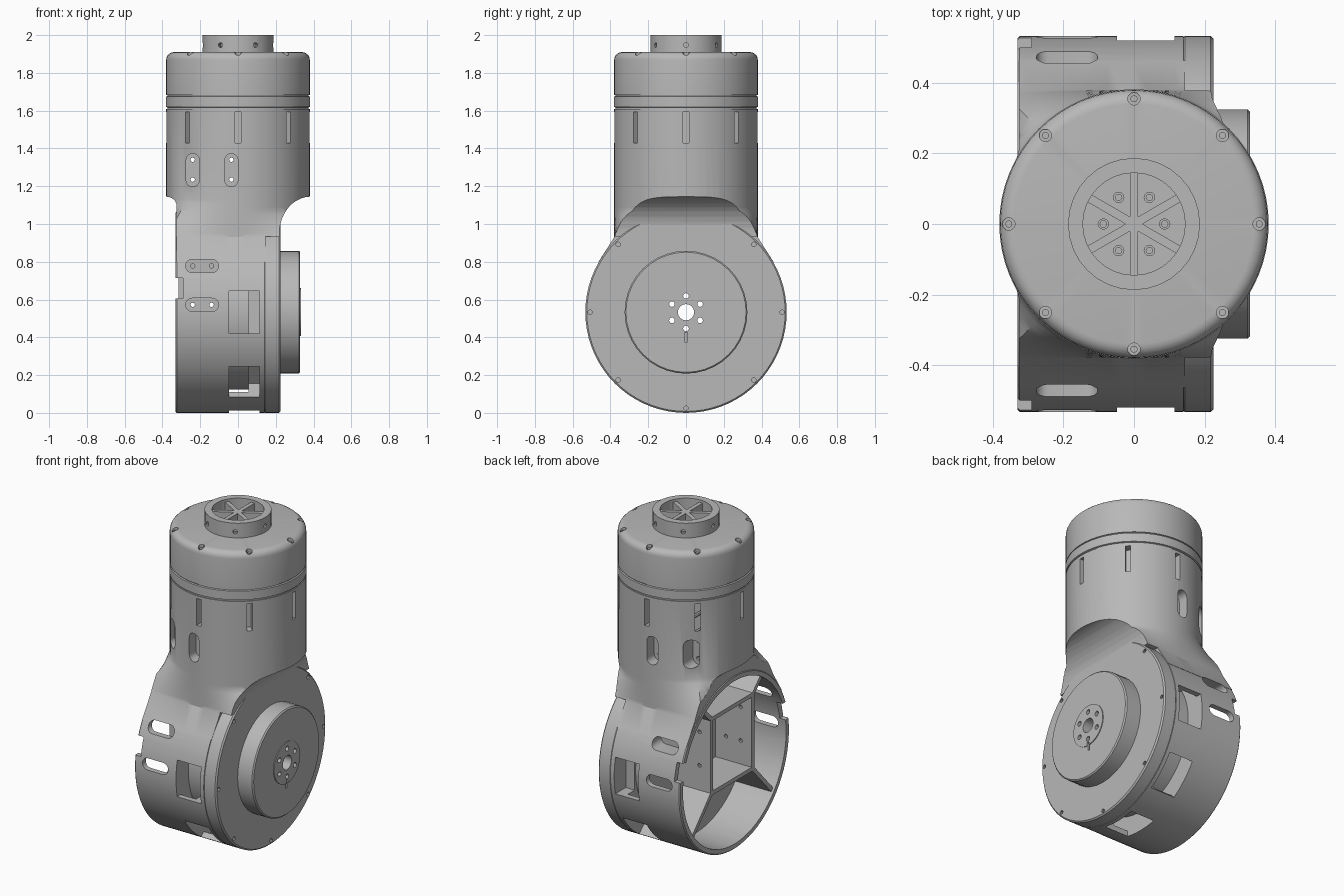
import bpy, bmesh
from math import pi, cos, sin, sqrt, radians, hypot, atan2
from mathutils import Matrix, Vector

if "Cube" in bpy.data.objects:
    bpy.data.objects.remove(bpy.data.objects["Cube"], do_unlink=True)

grey = bpy.data.materials.new("machined grey")
grey.use_nodes = True
COLOR = (0.48, 0.48, 0.48, 1)
grey.diffuse_color = COLOR
grey.node_tree.nodes["Principled BSDF"].inputs["Base Color"].default_value = COLOR

T = Matrix.Translation
ALONG_X = Matrix.Rotation(pi / 2, 4, 'Y')
ALONG_Y = Matrix.Rotation(pi / 2, 4, 'X')
R, AXIS = 0.533, 0.533          # drum radius and axle height
COL = 0.38                      # column radius
AXLE = T((0, 0, AXIS)) @ ALONG_X


def finish(name, bm, matrix=Matrix()):
    bmesh.ops.transform(bm, matrix=matrix, verts=bm.verts)
    bmesh.ops.recalc_face_normals(bm, faces=bm.faces)
    mesh = bpy.data.meshes.new(name)
    bm.to_mesh(mesh)
    bm.free()
    mesh.materials.append(grey)
    ob = bpy.data.objects.new(name, mesh)
    bpy.context.collection.objects.link(ob)
    return ob


def lathe(name, profile, steps=64, matrix=Matrix()):
    bm = bmesh.new()
    vs = [bm.verts.new((r, 0, h)) for r, h in profile]
    es = [bm.edges.new(p) for p in zip(vs, vs[1:])]
    bmesh.ops.spin(bm, geom=vs + es, cent=(0, 0, 0), axis=(0, 0, 1), angle=2 * pi, steps=steps)
    bmesh.ops.remove_doubles(bm, verts=bm.verts, dist=1e-5)
    return finish(name, bm, matrix)


def prism(name, pts, depth, matrix):
    bm = bmesh.new()
    face = bm.faces.new([bm.verts.new((x, y, -depth / 2)) for x, y in pts])
    ext = bmesh.ops.extrude_face_region(bm, geom=[face])["geom"]
    bmesh.ops.translate(bm, vec=(0, 0, depth), verts=[v for v in ext if isinstance(v, bmesh.types.BMVert)])
    return finish(name, bm, matrix)


def circle(r, n=16):
    return [(r * cos(2 * pi * i / n), r * sin(2 * pi * i / n)) for i in range(n)]


def rect(w, h):
    return [(-w / 2, -h / 2), (w / 2, -h / 2), (w / 2, h / 2), (-w / 2, h / 2)]


def stadium(length, width):
    d, r = (length - width) / 2, width / 2
    arc = [(r * cos(pi * i / 8 - pi / 2), r * sin(pi * i / 8 - pi / 2)) for i in range(9)]
    return [(d + x, y) for x, y in arc] + [(-d - x, -y) for x, y in arc]


def boolean(ob, tools, op='DIFFERENCE', keep=False):
    for tool in tools:
        mod = ob.modifiers.new("cut", 'BOOLEAN')
        mod.object, mod.operation, mod.solver = tool, op, 'EXACT'
        bpy.context.view_layer.update()
        mesh = bpy.data.meshes.new_from_object(ob.evaluated_get(bpy.context.evaluated_depsgraph_get()))
        ob.modifiers.clear()
        ob.data = mesh
        if not keep:
            bpy.data.objects.remove(tool, do_unlink=True)


# Neck: square foot blending into the round column, undercut on both ends
def fillet(z0, z1, near, far):
    return [(far - (far - near) * cos(i * pi / 20), z0 + (z1 - z0) * sin(i * pi / 20)) for i in range(11)]


def neck():
    bm = bmesh.new()
    n, rows = 64, []
    for z in [0.8] + [0.93 + 0.02 * i for i in range(11)] + [1.61]:
        half = COL + 0.64 * max(0, 0.93 - z)
        row = []
        for i in range(n):
            c, s = cos(2 * pi * i / n), sin(2 * pi * i / n)
            m = max(abs(c), abs(s))
            t = 1 - min(max((z - 0.93) / (0.14 if c > 0 else 0.2), 0), 1)
            box = Vector((COL * c / m, half * s / m, z))
            row.append(bm.verts.new(Vector((COL * c, COL * s, z)).lerp(box, t)))
        rows.append(row)
    for a, b in zip(rows, rows[1:]):
        for i in range(n):
            j = (i + 1) % n
            bm.faces.new((a[i], a[j], b[j], b[i]))
    bm.faces.new(rows[0])
    bm.faces.new(rows[-1])
    bmesh.ops.triangulate(bm, faces=bm.faces[:])
    ob = finish("neck", bm)
    right = [(0.145, 0.7), (0.145, 0.935), (0.219, 0.935)] + fillet(0.95, 1.145, 0.219, 0.385) \
        + [(0.6, 1.145), (0.6, 0.7)]
    left = [(-0.326, 0.7)] + fillet(1.1, 1.145, -0.326, -0.385) + [(-0.6, 1.145), (-0.6, 0.7)]
    boolean(ob, [prism("undercut", pts, 2, ALONG_Y) for pts in (right, left)])
    return ob


# Housing: drum joined to the neck and column
housing = lathe("housing", [(0, -0.33), (R - 0.006, -0.33), (R, -0.324), (R, 0.14), (0, 0.14)], 72, AXLE)
boolean(housing, [neck()], 'UNION')

# Hollow drum, open on one side, with a closed ring chamber behind the web
cuts = [prism("cavity", circle(0.5, 72), 0.3, T((-0.22, 0, AXIS)) @ ALONG_X),
        lathe("chamber", [(0.41, -0.05), (0.5, -0.05), (0.5, 0.055), (0.41, 0.055), (0.41, -0.05)], 72, AXLE)]
# Square windows around the lower half of the drum
for i in range(5):
    cuts.append(prism("window", rect(0.163, 0.225), 0.15,
                      T((0, 0, AXIS)) @ Matrix.Rotation(i * pi / 4, 4, 'X') @ T((0.0335, -0.495, 0)) @ ALONG_Y))
# Rounded slots and rim notches on both sides
for side in (-1, 1):
    for z in (0.572, 0.778):
        cuts.append(prism("drum_slot", stadium(0.175, 0.07), 0.22, T((-0.19, side * 0.5, z)) @ ALONG_Y))
    for x in (-0.24, -0.035):
        y = side * sqrt(COL * COL - x * x)
        cuts.append(prism("column_slot", stadium(0.175, 0.07), 0.14,
                          T((x, y, 1.285)) @ ALONG_Y @ Matrix.Rotation(pi / 2, 4, 'Z')))
    cuts.append(prism("rim_notch", rect(0.1, 0.11), 0.2, T((-0.34, side * 0.53, 0.66)) @ ALONG_Y))
# Narrow vent slits around the column
for i in range(8):
    cuts.append(prism("vent", rect(0.1, 0.03), 0.165, Matrix.Rotation(i * pi / 4, 4, 'Z') @ T((COL, 0, 1.51))))
for x in (-0.24, -0.035):
    for z in (1.235, 1.34):
        cuts.append(prism("column_pin_hole", circle(0.012, 8), 1, T((x, 0, z)) @ ALONG_Y))
boolean(housing, cuts)

# Mounting box and ribs inside the drum
LOW, HIGH, HALF = 0.415, 0.87, 0.2


def wall(name, p, q):
    mid, ang = [(a + b) / 2 for a, b in zip(p, q)], atan2(q[1] - p[1], q[0] - p[0])
    return prism(name, rect(0.25, 0.025), hypot(q[0] - p[0], q[1] - p[1]) + 0.02,
                 T((-0.19, *mid)) @ Matrix.Rotation(ang - pi / 2, 4, 'X'))


wall("box_floor", (-HALF, LOW), (HALF, LOW))
wall("box_roof", (-HALF, HIGH), (HALF, HIGH))
for side, label in ((-1, "right"), (1, "left")):
    panel = wall("box_wall_" + label, (side * HALF, LOW), (side * HALF, HIGH))
    boolean(panel, [prism("pin_hole", circle(0.012, 8), 0.2, T((x, side * HALF, z)) @ ALONG_Y)
                    for x in (-0.24, -0.14) for z in (0.572, 0.778)])
    wall("lower_rib_" + label, (side * HALF, LOW), (side * 0.39, 0.21))
    wall("upper_rib_" + label, (side * HALF, HIGH), (side * 0.28, 0.95))

# Bearing disc and output hub
disc = lathe("bearing_disc", [(0, 0.14), (R - 0.004, 0.14), (R, 0.144), (R, 0.217), (R - 0.008, 0.225),
                              (0, 0.225)], 72, AXLE)
boolean(disc, [prism("disc_screw", circle(0.012, 10), 0.03,
                     T((0.225, 0.508 * sin(i * pi / 4), AXIS + 0.508 * cos(i * pi / 4))) @ ALONG_X)
               for i in range(8)])
hub = lathe("output_hub", [(0, 0.22), (0.325, 0.22), (0.325, 0.322), (0.318, 0.329), (0.127, 0.329),
                           (0.127, 0.334), (0, 0.334)], 40, AXLE)
bores = [prism("bore", circle(0.043, 24), 1, T((0.2, 0, AXIS)) @ ALONG_X)]
for i in range(6):
    a = i * pi / 3
    bores.append(prism("bolt_hole", circle(0.015, 12), 1,
                       T((0.2, 0.086 * sin(a), AXIS + 0.086 * cos(a))) @ ALONG_X))
for ob in (housing, disc, hub):
    boolean(ob, bores, keep=True)
boolean(hub, [prism("key_slot", rect(0.05, 0.014), 0.04, T((0.33, 0, 0.4)) @ ALONG_X)])
for tool in bores:
    bpy.data.objects.remove(tool, do_unlink=True)

# Seam ring and top cap with its collar
lathe("seam_ring", [(0, 1.605), (0.374, 1.605), (0.374, 1.617), (0.382, 1.62), (0.382, 1.674),
                    (0.374, 1.677), (0.374, 1.69), (0, 1.69)])
shoulder = [(0.34 + 0.04 * cos(i * pi / 10), 1.87 + 0.04 * sin(i * pi / 10)) for i in range(6)]
cap = lathe("top_cap", [(0, 1.682), (COL, 1.682)] + shoulder + [(0, 1.91)])
screws = []
for i in range(8):
    spot = Matrix.Rotation(i * pi / 4, 4, 'Z') @ T((0.355, 0, 1.91))
    screws.append(prism("screw_recess", circle(0.018, 12), 0.05, spot))
boolean(cap, screws)
for i in range(8):
    prism("cap_screw", circle(0.01, 10), 0.02, Matrix.Rotation(i * pi / 4, 4, 'Z') @ T((0.355, 0, 1.885)))

collar = lathe("collar", [(0, 1.9), (0.187, 1.9), (0.187, 2.0), (0.145, 2.0), (0.145, 1.925), (0, 1.925)], 32)
boolean(collar, [prism("set_screw_hole", circle(0.013, 10), 0.06,
                       Matrix.Rotation(i * pi / 3, 4, 'Z') @ T((0.187, 0, 1.947)) @ ALONG_X)
                 for i in range(6)])
for i in range(3):
    prism("spoke", rect(0.29, 0.024), 0.06, Matrix.Rotation(pi / 2 + i * pi / 3, 4, 'Z') @ T((0, 0, 1.955)))
for i in range(6):
    lathe("socket", [(0.009, 1.92), (0.016, 1.92), (0.016, 1.935), (0.009, 1.935), (0.009, 1.92)], 12,
          Matrix.Rotation(i * pi / 3, 4, 'Z') @ T((0.087, 0, 0)))

# Smooth shading with crisp edges
bpy.ops.object.select_all(action='DESELECT')
for ob in bpy.context.collection.objects:
    if ob.type == 'MESH':
        ob.select_set(True)
        bpy.context.view_layer.objects.active = ob
bpy.ops.object.shade_smooth_by_angle(angle=radians(30))
